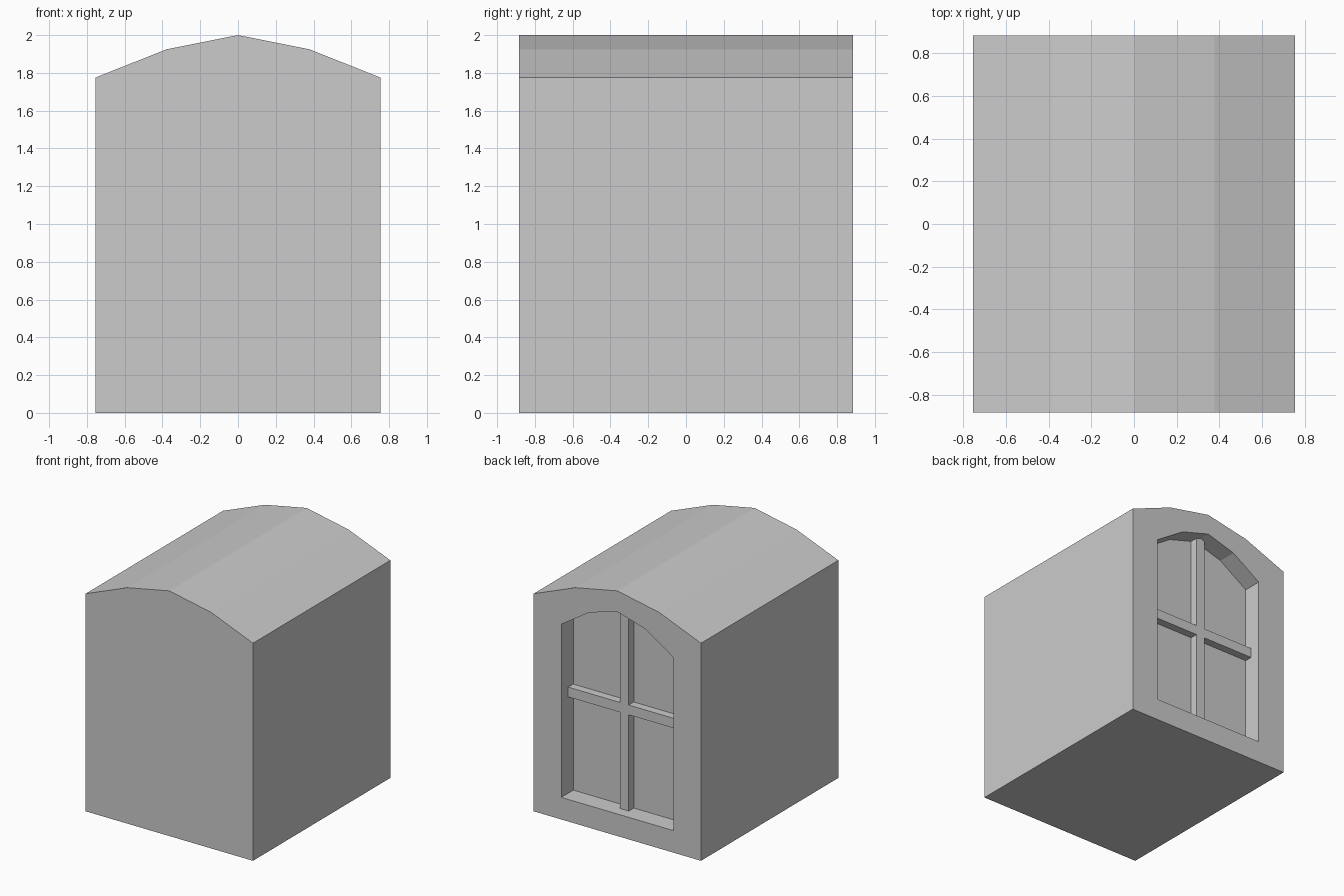
import bpy
import bmesh

if "Cube" in bpy.data.objects:
    bpy.data.objects.remove(bpy.data.objects["Cube"])

BACK = 0.885      # half depth of the block
GLASS = 0.73      # y of the recessed pane
BAR = 0.795       # y of the outer face of the glazing bars

grey = bpy.data.materials.new("plain_grey")
grey.diffuse_color = (0.6, 0.6, 0.6, 1)
grey.use_nodes = True
grey.node_tree.nodes["Principled BSDF"].inputs["Base Color"].default_value = grey.diffuse_color


def arch(half, mid, bottom, side, shoulder, top):
    """Seven-point arched outline in x, z."""
    return [(-half, bottom), (half, bottom), (half, side), (mid, shoulder),
            (0, top), (-mid, shoulder), (-half, side)]


def add_object(name, bm):
    bmesh.ops.recalc_face_normals(bm, faces=bm.faces)
    mesh = bpy.data.meshes.new(name)
    bm.to_mesh(mesh)
    bm.free()
    mesh.materials.append(grey)
    obj = bpy.data.objects.new(name, mesh)
    bpy.context.collection.objects.link(obj)
    return obj


def loft(name, rings):
    """Skin a series of (outline, y) rings and cap both ends."""
    bm = bmesh.new()
    loops = [[bm.verts.new((x, y, z)) for x, z in outline] for outline, y in rings]
    for a, b in zip(loops, loops[1:]):
        n = len(a)
        for i in range(n):
            j = (i + 1) % n
            bm.faces.new((a[i], a[j], b[j], b[i]))
    bm.faces.new(loops[0])
    bm.faces.new(loops[-1])
    return add_object(name, bm)


def bar(name, x0, x1, z0, z1, z_mid=None):
    """Glazing bar; z_mid gives a peaked top at x = 0."""
    outline = [(x0, z0), (x1, z0), (x1, z1), (x0, z1)]
    if z_mid:
        outline.insert(3, (0, z_mid))
    return loft(name, [(outline, GLASS), (outline, BAR)])


# Arched block with a recessed arched window in its back
wall = arch(0.755, 0.378, 0, 1.775, 1.925, 2.0)
window = arch(0.506, 0.253, 0.18, 1.592, 1.756, 1.83)
loft("arched_block", [(wall, -BACK), (wall, BACK), (window, BACK), (window, GLASS)])

# Glazing bars: one upright and a cross bar on each side of it
bar("upright_bar", -0.04, 0.04, 0.18, 1.818, 1.83)
for side, x0, x1 in (("left", -0.506, -0.04), ("right", 0.04, 0.506)):
    bar("cross_bar_" + side, x0, x1, 0.965, 1.045)
